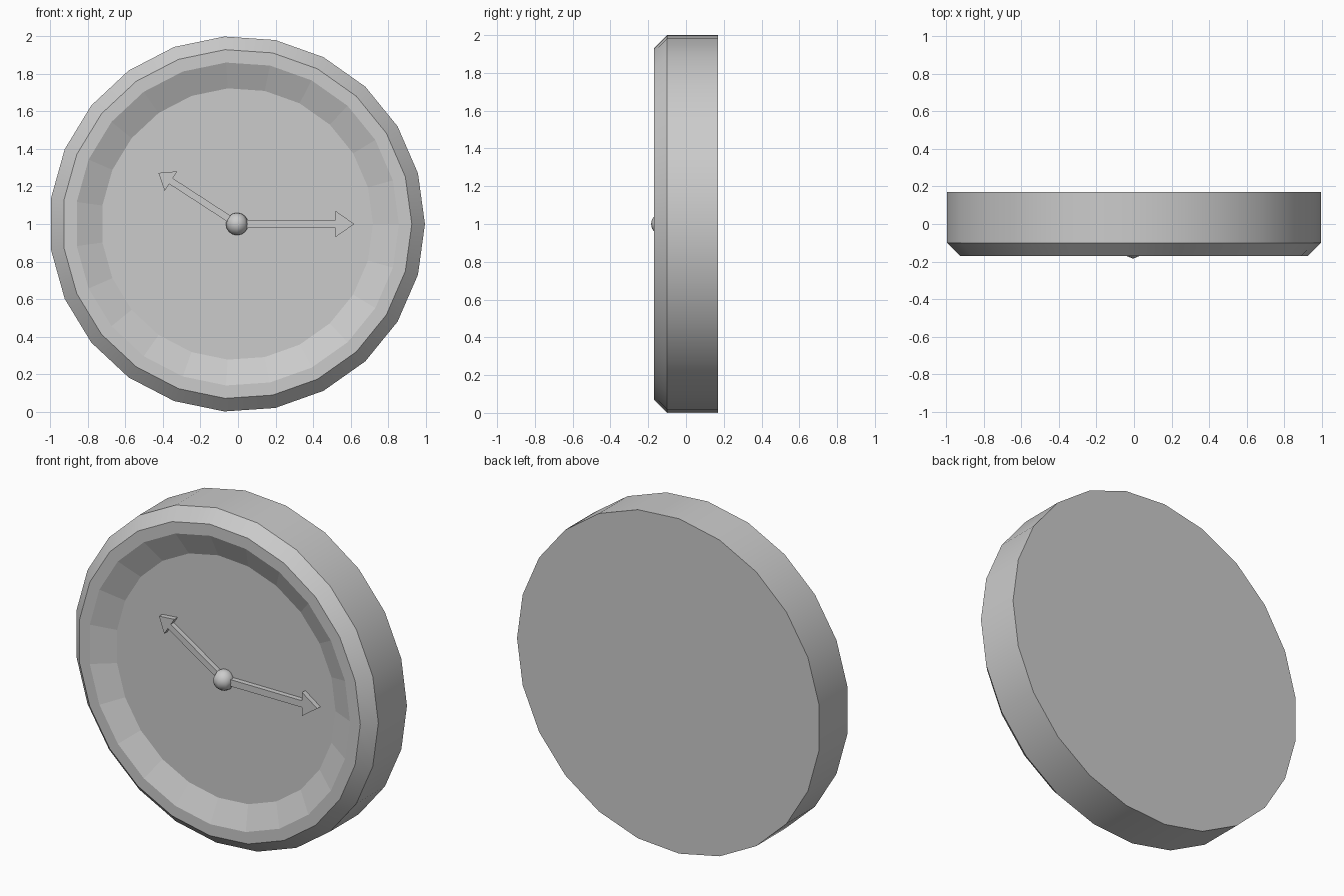
import bpy, bmesh, math
from mathutils import Matrix

cube = bpy.data.objects.get("Cube")
if cube:
    bpy.data.objects.remove(cube, do_unlink=True)

SIDES = 23
CENTRE = (-0.005, 0.0, 1.0)
FLOOR_Y = -0.108

grey = bpy.data.materials.new("plain_grey")
grey.use_nodes = True
colour = (0.6, 0.6, 0.6, 1)
grey.diffuse_color = colour
grey.node_tree.nodes["Principled BSDF"].inputs["Base Color"].default_value = colour


def finish(name, bm):
    bmesh.ops.recalc_face_normals(bm, faces=bm.faces)
    mesh = bpy.data.meshes.new(name)
    bm.to_mesh(mesh)
    bm.free()
    mesh.materials.append(grey)
    obj = bpy.data.objects.new(name, mesh)
    obj.location = CENTRE
    bpy.context.collection.objects.link(obj)
    return obj


def smooth(obj):
    bpy.ops.object.select_all(action='DESELECT')
    obj.select_set(True)
    bpy.context.view_layer.objects.active = obj
    bpy.ops.object.shade_smooth_by_angle(angle=math.radians(30))


# Case: rings of (radius, y) from the back plate round to the dial
def build_case():
    profile = [(1.002, 0.17), (1.002, -0.10), (0.932, -0.17),
               (0.863, -0.17), (0.725, FLOOR_Y)]
    bm = bmesh.new()
    rings = []
    for r, y in profile:
        angles = [math.tau * i / SIDES for i in range(SIDES)]
        rings.append([bm.verts.new((r * math.cos(a), y, r * math.sin(a))) for a in angles])
    for a, b in zip(rings, rings[1:]):
        for i in range(SIDES):
            j = (i + 1) % SIDES
            bm.faces.new((a[i], a[j], b[j], b[i]))
    bm.faces.new(rings[0])
    bm.faces.new(rings[-1])
    case = finish("clock_case", bm)
    smooth(case)
    # Keep the rim, the sloped inner wall and the dial faceted
    for p in case.data.polygons:
        if p.center.y < -0.12 and math.hypot(p.center.x, p.center.z) < 0.92 or len(p.vertices) > 4:
            p.use_smooth = False


# Hand: an extruded arrow outline, turned about the dial centre
def build_hand(name, length, head, half_head, half_shaft, degrees):
    neck = length - head
    upper = [(0.03, half_shaft), (neck, half_shaft), (neck, half_head)]
    outline = upper + [(length, 0)] + [(x, -z) for x, z in reversed(upper)]
    bm = bmesh.new()
    face = bm.faces.new([bm.verts.new((x, FLOOR_Y, z)) for x, z in outline])
    out = bmesh.ops.extrude_face_region(bm, geom=[face])
    moved = [v for v in out["geom"] if isinstance(v, bmesh.types.BMVert)]
    bmesh.ops.translate(bm, verts=moved, vec=(0, -0.03, 0))
    bmesh.ops.rotate(bm, verts=bm.verts, cent=(0, 0, 0),
                     matrix=Matrix.Rotation(math.radians(-degrees), 3, 'Y'))
    finish(name, bm)


build_case()
build_hand("minute_hand", 0.625, 0.10, 0.07, 0.02, 0)
build_hand("hour_hand", 0.50, 0.08, 0.062, 0.018, 147)

# Centre pin
bm = bmesh.new()
bmesh.ops.create_uvsphere(bm, u_segments=8, v_segments=8, radius=0.06,
                          matrix=Matrix.Translation((0, -0.125, 0)))
for f in bm.faces:
    f.smooth = True
finish("centre_pin", bm)
